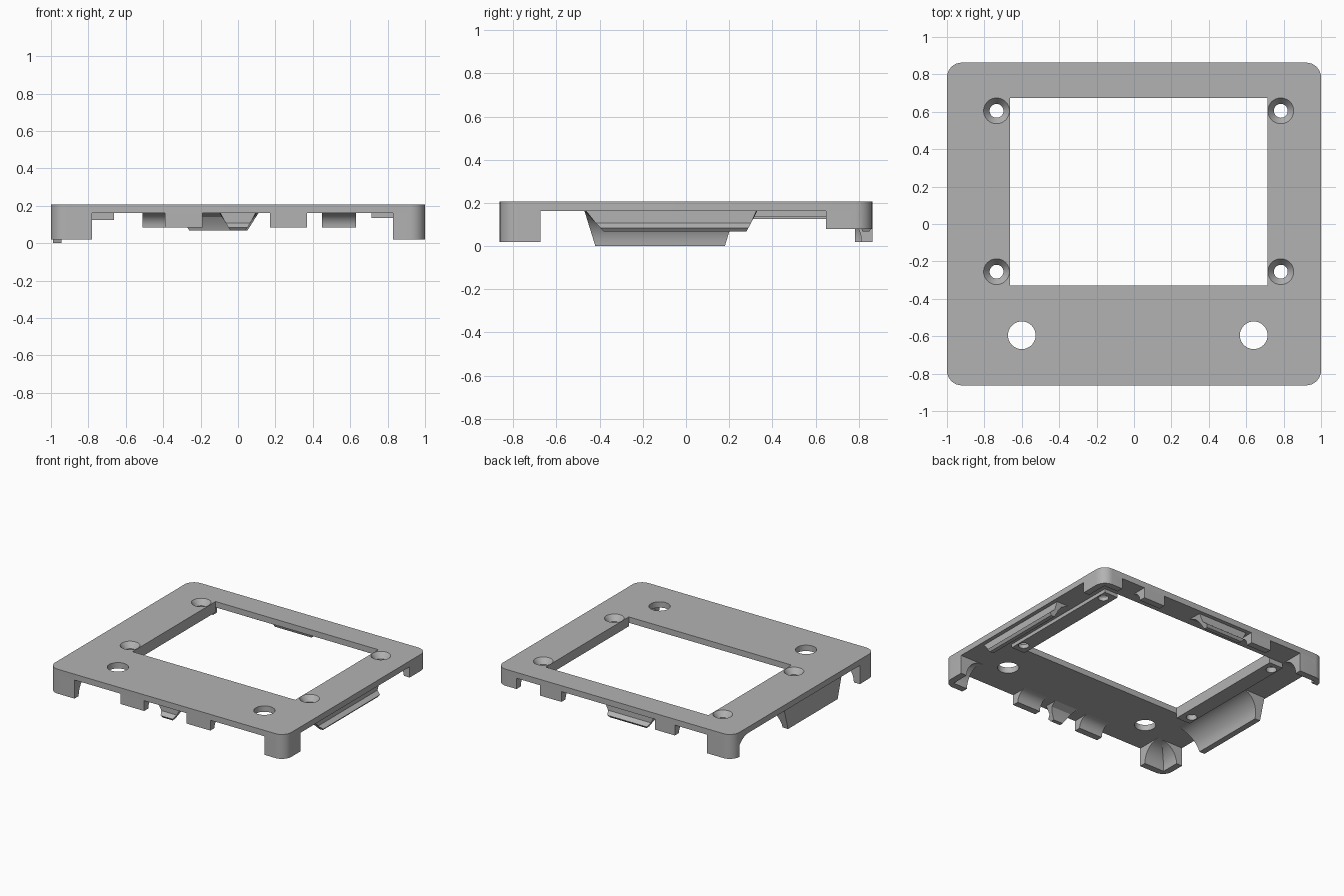
import bpy, bmesh, math

cube = bpy.data.objects.get("Cube")
if cube:
    bpy.data.objects.remove(cube, do_unlink=True)

HX, HY, UNDER, TOP = 1.0, 0.863, 0.162, 0.207

grey = bpy.data.materials.new("matte grey")
grey.use_nodes = True
grey.diffuse_color = (0.45, 0.45, 0.45, 1)
grey.node_tree.nodes["Principled BSDF"].inputs["Base Color"].default_value = (0.45, 0.45, 0.45, 1)


def loft(name, loops):
    """Closed solid through loops that share a point count."""
    bm = bmesh.new()
    rings = [[bm.verts.new(p) for p in loop] for loop in loops]
    n = len(rings[0])
    for a, b in zip(rings, rings[1:]):
        for i in range(n):
            j = (i + 1) % n
            bm.faces.new((a[i], a[j], b[j], b[i]))
    bm.faces.new(rings[0])
    bm.faces.new(rings[-1])
    bmesh.ops.recalc_face_normals(bm, faces=bm.faces)
    mesh = bpy.data.meshes.new(name)
    bm.to_mesh(mesh)
    bm.free()
    obj = bpy.data.objects.new(name, mesh)
    bpy.context.collection.objects.link(obj)
    mesh.materials.append(grey)
    return obj


def box(name, x0, x1, y0, y1, z0, z1):
    corners = [(x0, y0), (x1, y0), (x1, y1), (x0, y1)]
    return loft(name, [[(x, y, z) for x, y in corners] for z in (z0, z1)])


def lathe(name, x, y, rings, n=40):
    turn = [2 * math.pi * i / n for i in range(n)]
    return loft(name, [[(x + r * math.cos(t), y + r * math.sin(t), z) for t in turn]
                       for r, z in rings])


def rounded_slab(name, z0, z1, r=0.08, steps=8):
    pts = []
    for k, (sx, sy) in enumerate([(1, 1), (-1, 1), (-1, -1), (1, -1)]):
        for i in range(steps + 1):
            t = math.pi / 2 * (k + i / steps)
            pts.append((sx * (HX - r) + r * math.cos(t), sy * (HY - r) + r * math.sin(t)))
    return loft(name, [[(x, y, z) for x, y in pts] for z in (z0, z1)])


def cut(obj, tool, operation="DIFFERENCE"):
    mod = obj.modifiers.new("cut", "BOOLEAN")
    mod.operation, mod.object, mod.solver = operation, tool, "EXACT"
    bpy.context.view_layer.objects.active = obj
    bpy.ops.object.modifier_apply(modifier=mod.name)


def edge_strip(name, side, profile, a0, a1, taper=(0, 0)):
    """Profile of (inset, height) run along one edge; taper shortens the low ends."""
    low = min(z for d, z in profile)

    def place(along, d, z):
        return {"front": (along, d - HY, z), "back": (along, HY - d, z),
                "right": (d - HX, along, z), "left": (HX - d, along, z)}[side]

    def ease(z):
        return min(1, max(0, (UNDER - z) / (UNDER - low)))

    return loft(name, [[place(a + s * ease(z), d, z) for d, z in profile]
                       for a, s in ((a0, taper[0]), (a1, -taper[1]))])


def coved(low, outer=0.0, wall=0.05, steps=8):
    """Upright wall with a concave fillet running up to the plate on its inner side."""
    r = UNDER - low
    arc = [(outer + wall + r * (1 - math.cos(t)), low + r * math.sin(t))
           for t in (math.pi / 2 * i / steps for i in range(steps + 1))]
    return [(outer, UNDER + 0.01), (outer, low)] + arc + [(arc[-1][0], UNDER + 0.01)]


parts = []

# Face plate
plate = rounded_slab("face_plate", UNDER, TOP)
parts.append(plate)

# Rails along both sides of the window
rails = [box("right_rail", -0.78, -0.662, -0.33, 0.675, 0.125, UNDER),
         box("left_rail", 0.715, 0.83, -0.33, 0.675, 0.135, UNDER)]
parts += rails

# Window, countersunk screw holes and large round holes
cutters = [box("window_cutter", -0.662, 0.715, -0.33, 0.675, 0.05, 0.3)]
for x in (-0.735, 0.785):
    for y in (0.605, -0.255):
        screw = lathe("screw_cutter", x, y, [(0.037, 0.05), (0.037, 0.165),
                                             (0.069, TOP), (0.069, 0.25)])
        cutters.append(screw)
        cut(rails[x > 0], screw)
for x in (-0.6, 0.64):
    cutters.append(lathe("hole_cutter", x, -0.595, [(0.074, 0.1), (0.074, 0.3)]))
for tool in cutters:
    cut(plate, tool)

# Corner posts: two coved walls each, trimmed to the rounded outline
outline = rounded_slab("outline_cutter", -0.1, UNDER + 0.002)
cutters.append(outline)
posts = [("front_right", -1, -1, 0.22, 0.19, 0.02), ("front_left", 1, -1, 0.17, 0.19, 0.02),
         ("back_right", -1, 1, 0.22, 0.08, 0.02), ("back_left", 1, 1, 0.17, 0.215, 0.08)]
for name, sx, sy, wx, wy, low in posts:
    arms = [("front" if sy < 0 else "back", sx * (HX - wx), sx * HX),
            ("right" if sx < 0 else "left", sy * (HY - wy), sy * HY)]
    for side, a, b in arms:
        arm = edge_strip(f"{name}_post_{side}_wall", side, coved(low), a, b)
        cut(arm, outline, "INTERSECT")
        parts.append(arm)

# Coved locating tabs on the front and back edges
for name, side, a, b in [("front_right_tab", "front", -0.39, -0.19),
                         ("front_left_tab", "front", 0.17, 0.37),
                         ("back_right_tab", "back", -0.51, -0.34),
                         ("back_left_tab", "back", 0.45, 0.63)]:
    parts.append(edge_strip(name, side, coved(0.083), a, b))

# Snap clips with an outward lip
clip = [(0.03, UNDER + 0.01), (0.03, 0.108), (0.0, 0.085), (0.015, 0.067),
        (0.045, 0.067), (0.06, 0.11), (0.08, 0.14), (0.13, UNDER), (0.13, UNDER + 0.01)]
for name, side, a, b, t in [("left_clip", "left", -0.47, 0.33, (0.09, 0.05)),
                            ("front_clip", "front", -0.1, 0.1, (0.06, 0.06)),
                            ("back_clip", "back", -0.32, 0.11, (0.06, 0.06))]:
    parts.append(edge_strip(name, side, clip, a, b, t))

# Deep coved flap on the right side
parts.append(edge_strip("right_flap", "right", coved(0.0, 0.01, 0.045),
                        -0.47, 0.23, (0.05, 0.05)))

for tool in cutters:
    bpy.data.objects.remove(tool, do_unlink=True)

bpy.ops.object.select_all(action="DESELECT")
for part in parts:
    part.select_set(True)
bpy.context.view_layer.objects.active = plate
bpy.ops.object.shade_smooth_by_angle(angle=math.radians(30))
